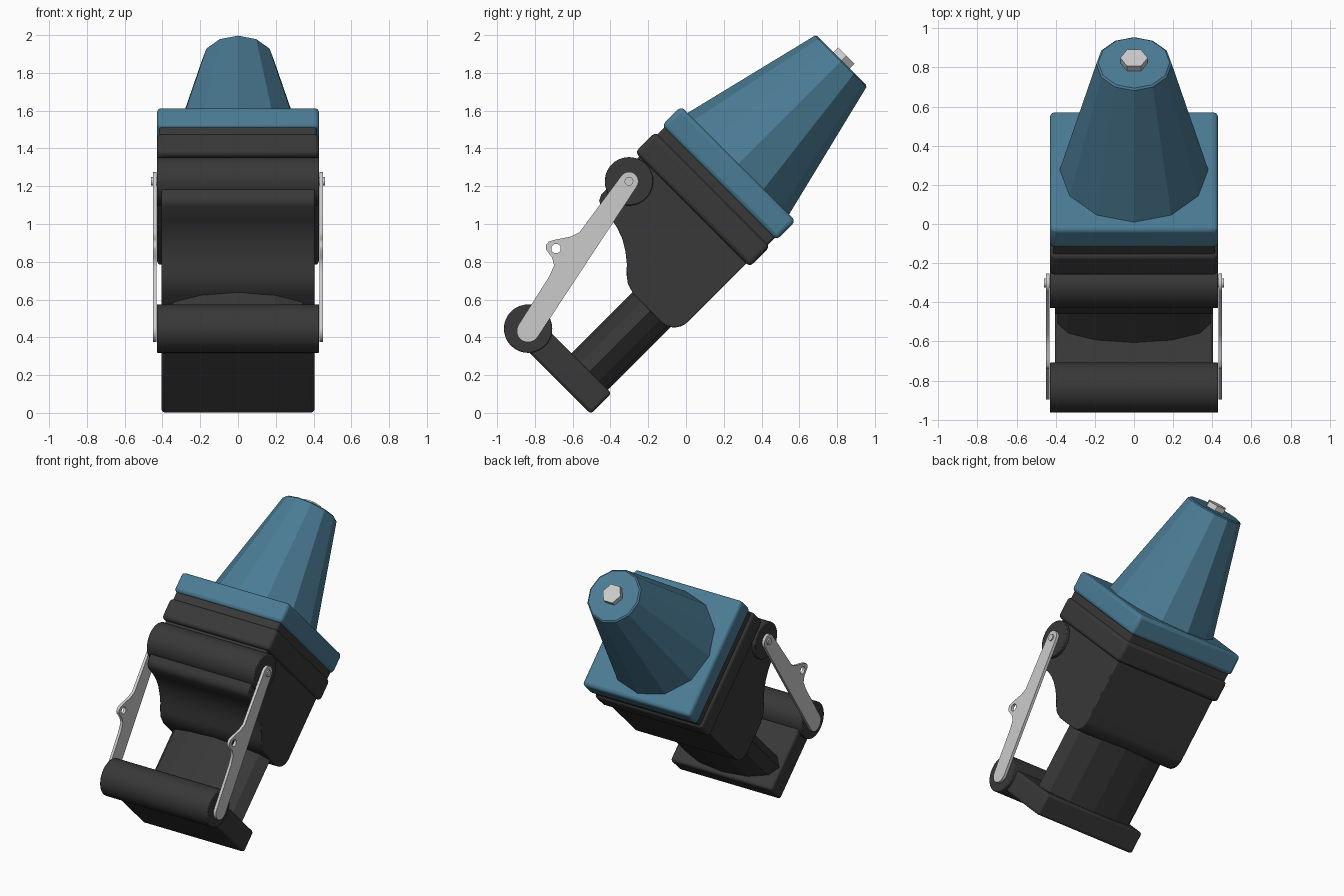
import bpy, bmesh, math
from mathutils import Matrix, Vector

if "Cube" in bpy.data.objects:
    bpy.data.objects.remove(bpy.data.objects["Cube"])

TILT = Matrix.Rotation(math.radians(-45), 4, 'X')   # whole unit leans back 45 degrees
AXIS = -0.737                                       # main axis offset across the tilt


def material(name, rgb):
    m = bpy.data.materials.new(name)
    m.diffuse_color = (*rgb, 1)
    m.use_nodes = True
    m.node_tree.nodes["Principled BSDF"].inputs["Base Color"].default_value = m.diffuse_color
    return m


BLUE = material("blue_paint", (0.07, 0.20, 0.30))
BLACK = material("black_rubber", (0.04, 0.04, 0.04))


def finish(name, bm, mat=None, bevel=0, segments=3, smooth=False, tilt=True):
    bmesh.ops.recalc_face_normals(bm, faces=bm.faces)
    me = bpy.data.meshes.new(name)
    bm.to_mesh(me)
    bm.free()
    ob = bpy.data.objects.new(name, me)
    bpy.context.collection.objects.link(ob)
    if tilt:
        ob.matrix_world = TILT
    if mat:
        me.materials.append(mat)
    if bevel:
        b = ob.modifiers.new("rounded_edges", 'BEVEL')
        b.width, b.segments, b.limit_method = bevel, segments, 'ANGLE'
        b.angle_limit = math.radians(40)
    if smooth:
        bpy.ops.object.select_all(action='DESELECT')
        ob.select_set(True)
        bpy.context.view_layer.objects.active = ob
        bpy.ops.object.shade_smooth_by_angle(angle=math.radians(35))
    return ob


def box(name, hx, u0, u1, w0, w1, mat, bevel):
    bm = bmesh.new()
    bmesh.ops.create_cube(bm, size=1)
    bmesh.ops.scale(bm, vec=(2 * hx, u1 - u0, w1 - w0), verts=bm.verts)
    bmesh.ops.translate(bm, vec=(0, (u0 + u1) / 2, (w0 + w1) / 2), verts=bm.verts)
    return finish(name, bm, mat, bevel, smooth=True)


def cone(name, sides, r0, r1, w0, w1, u, mat=None, squash=1, bevel=0):
    # upright in the tilted frame, flat shaded
    bm = bmesh.new()
    bmesh.ops.create_cone(bm, cap_ends=True, segments=sides, radius1=r0, radius2=r1, depth=w1 - w0)
    # put a corner on the x axis
    a = min((math.atan2(v.co.y, v.co.x) for v in bm.verts), key=abs)
    bmesh.ops.rotate(bm, matrix=Matrix.Rotation(-a, 3, 'Z'), verts=bm.verts)
    bmesh.ops.scale(bm, vec=(1, squash, 1), verts=bm.verts)
    bmesh.ops.translate(bm, vec=(0, u, (w0 + w1) / 2), verts=bm.verts)
    return finish(name, bm, mat, bevel, 1)


def crossbar(name, r, x0, x1, y, z, mat=None, bevel=0):
    # round bar along x, given in world coordinates
    bm = bmesh.new()
    bmesh.ops.create_cone(bm, cap_ends=True, segments=40, radius1=r, radius2=r, depth=x1 - x0)
    bmesh.ops.rotate(bm, matrix=Matrix.Rotation(math.pi / 2, 3, 'Y'), verts=bm.verts)
    bmesh.ops.translate(bm, vec=((x0 + x1) / 2, y, z), verts=bm.verts)
    return finish(name, bm, mat, bevel, 2, True, False)


def arc(c, r, a0, a1, n=12):
    return [(c[0] + r * math.cos(math.radians(a0 + (a1 - a0) * i / n)),
             c[1] + r * math.sin(math.radians(a0 + (a1 - a0) * i / n))) for i in range(n + 1)]


# Blue cap: tapered twelve-sided top, square flange, hex bolt
cone("tapered_cap", 12, 0.382, 0.191, 1.12, 1.902, AXIS, BLUE, bevel=0.008)
box("cap_flange", 0.43, -1.166, -0.308, 0.985, 1.13, BLUE, 0.025)
cone("hex_bolt", 6, 0.07, 0.07, 1.88, 1.938, AXIS)

# Black flange with an inset neck
box("flange_neck", 0.415, -1.15, -0.323, 0.91, 1.0, BLACK, 0.012)
box("body_flange", 0.43, -1.166, -0.308, 0.785, 0.937, BLACK, 0.025)

# Body: side profile with a scooped front and rounded heel
profile = [(-0.334, 0.80)] + arc((-0.434, 0.347), 0.1, 0, -90, 8) + [
    (-0.64, 0.247), (-0.70, 0.265), (-0.74, 0.295), (-0.78, 0.337), (-0.83, 0.377),
    (-0.89, 0.413), (-0.95, 0.435), (-1.0, 0.445), (-1.09, 0.453), (-1.12, 0.47),
    (-1.135, 0.50), (-1.135, 0.80)]
bm = bmesh.new()
face = bm.faces.new([bm.verts.new((-0.405, u, w)) for u, w in profile])
ext = bmesh.ops.extrude_face_region(bm, geom=[face])
bmesh.ops.translate(bm, vec=(0.81, 0, 0),
                    verts=[v for v in ext["geom"] if isinstance(v, bmesh.types.BMVert)])
finish("body", bm, BLACK, 0.006, 2, True)

# Flattened post and foot plate
cone("post", 12, 0.39, 0.39, -0.25, 0.30, -0.515, BLACK, squash=0.137 / 0.39)
box("foot_plate", 0.405, -0.906, -0.352, -0.36, -0.205, BLACK, 0.018)

# Hinge barrels
TOP, LOW = (-0.302, 1.226), (-0.836, 0.446)
crossbar("upper_barrel", 0.128, -0.43, 0.43, *TOP, BLACK, 0.006)
crossbar("lower_barrel", 0.128, -0.43, 0.43, *LOW, BLACK, 0.006)

# Side links: outline with a lug and hole, plus the pivot pins
END = (-0.836, 0.434)
lean = math.degrees(math.atan2(TOP[1] - END[1], TOP[0] - END[0]))
outline = arc(TOP, 0.05, lean - 90, lean + 90) + [
    (-0.565, 0.955), (-0.614, 0.932), (-0.688, 0.918), (-0.725, 0.908), (-0.741, 0.89),
    (-0.741, 0.865), (-0.709, 0.822), (-0.698, 0.78), (-0.725, 0.721)
] + arc(END, 0.06, lean + 90, lean + 270)
hole = arc((-0.688, 0.87), 0.025, 0, 360, 20)[:-1]
for side, sx in (("left", -1), ("right", 1)):
    cu = bpy.data.curves.new(side + "_link", 'CURVE')
    cu.dimensions, cu.fill_mode, cu.extrude = '2D', 'BOTH', 0.010
    for pts in (outline, hole):
        sp = cu.splines.new('POLY')
        sp.points.add(len(pts) - 1)
        for p, (y, z) in zip(sp.points, pts):
            p.co = (y, z, 0, 1)
        sp.use_cyclic_u = True
    link = bpy.data.objects.new(side + "_link", cu)
    bpy.context.collection.objects.link(link)
    link.rotation_euler = (math.pi / 2, 0, math.pi / 2)
    link.location = (sx * 0.441, 0, 0)
    bpy.ops.object.select_all(action='DESELECT')
    link.select_set(True)
    bpy.context.view_layer.objects.active = link
    bpy.ops.object.convert(target='MESH')
    x0, x1 = sorted((sx * 0.42, sx * 0.46))
    crossbar(side + "_pivot_pin", 0.023, x0, x1, *TOP)
